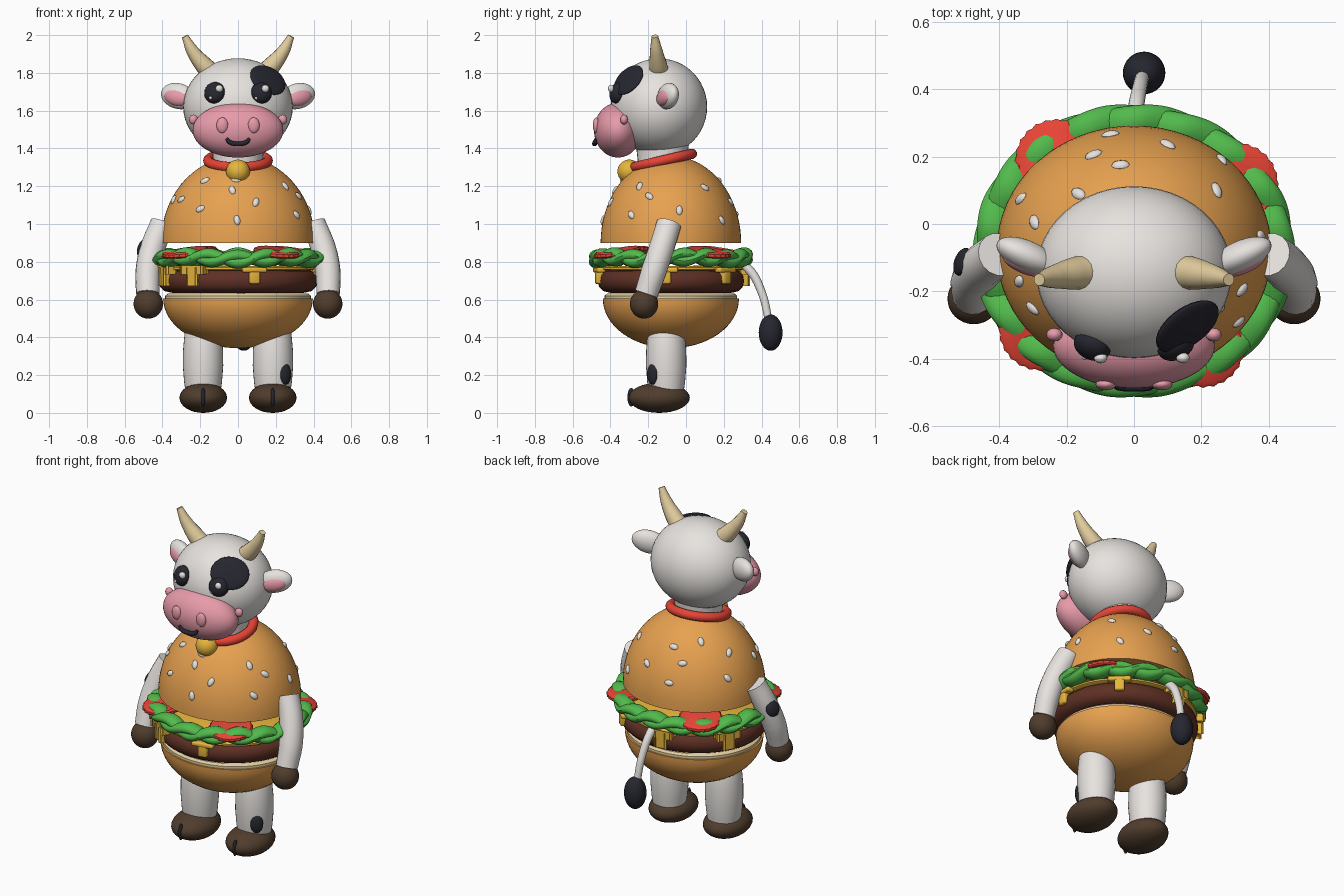
import bpy, bmesh, math, random
from mathutils import Vector, Matrix

if "Cube" in bpy.data.objects:
    bpy.data.objects.remove(bpy.data.objects["Cube"])

random.seed(4)


def material(name, *rgb):
    m = bpy.data.materials.new(name)
    lin = [((c / 255 + 0.055) / 1.055) ** 2.4 for c in rgb]
    m.diffuse_color = (*lin, 1)
    m.use_nodes = True
    m.node_tree.nodes["Principled BSDF"].inputs["Base Color"].default_value = m.diffuse_color
    return m


WHITE = material("white", 232, 228, 224)
BLACK = material("black", 38, 38, 48)
PINK = material("pink", 232, 155, 170)
TAN = material("tan", 226, 205, 158)
RED = material("red", 232, 68, 54)
GOLD = material("gold", 232, 182, 60)
BUN = material("bun_orange", 232, 162, 80)
GREEN = material("green", 82, 186, 76)
PATTY = material("patty_brown", 94, 48, 36)
HOOF = material("hoof_brown", 80, 61, 45)
CY = -0.08  # centre of the burger in y


def finish(bm, name, mat):
    bmesh.ops.recalc_face_normals(bm, faces=bm.faces)
    me = bpy.data.meshes.new(name)
    bm.to_mesh(me)
    bm.free()
    me.materials.append(mat)
    ob = bpy.data.objects.new(name, me)
    bpy.context.collection.objects.link(ob)
    return ob


def frame(normal, along):
    """Rotation with z on the normal and x as near as possible to along."""
    z = Vector(normal).normalized()
    x = Vector(along)
    x = (x - z * x.dot(z)).normalized()
    return Matrix((x, z.cross(x), z)).transposed().to_4x4()


def ellipsoid(name, loc, radii, mat, normal=(0, 0, 1), along=(1, 0, 0), seg=32):
    bm = bmesh.new()
    bmesh.ops.create_uvsphere(bm, u_segments=seg, v_segments=seg // 2, radius=1)
    bm.transform(Matrix.Translation(loc) @ frame(normal, along) @ Matrix.Diagonal((*radii, 1)))
    return finish(bm, name, mat)


def skin(name, rings, mat, loop=False):
    """Surface through rings of points, capped at the ends or closed into a loop."""
    bm = bmesh.new()
    vs = [[bm.verts.new(p) for p in r] for r in rings]
    n = len(vs[0])
    pairs = list(zip(vs, vs[1:])) + ([(vs[-1], vs[0])] if loop else [])
    for a, b in pairs:
        for i in range(n):
            bm.faces.new((a[i], a[(i + 1) % n], b[(i + 1) % n], b[i]))
    if not loop:
        bm.faces.new(vs[0])
        bm.faces.new(vs[-1])
    return finish(bm, name, mat)


def lathe(name, profile, mat, loc=(0, CY), sy=1.0, seg=64, ripple=0):
    rings = []
    for r, z in profile:
        ring = []
        for i in range(seg):
            a = math.tau * i / seg
            q = r - ripple * (i % 2)
            ring.append((loc[0] + q * math.cos(a), loc[1] + sy * q * math.sin(a), z))
        rings.append(ring)
    return skin(name, rings, mat)


def tube(name, pts, radii, mat):
    cu = bpy.data.curves.new(name, 'CURVE')
    cu.dimensions = '3D'
    cu.bevel_depth = 1
    cu.bevel_resolution = 6
    cu.use_fill_caps = True
    sp = cu.splines.new('BEZIER')
    sp.bezier_points.add(len(pts) - 1)
    for bp, p, r in zip(sp.bezier_points, pts, radii):
        bp.co, bp.radius = p, r
        bp.handle_left_type = bp.handle_right_type = 'AUTO'
    ob = bpy.data.objects.new(name, cu)
    bpy.context.collection.objects.link(ob)
    cu.materials.append(mat)
    bpy.ops.object.select_all(action='DESELECT')
    ob.select_set(True)
    bpy.context.view_layer.objects.active = ob
    bpy.ops.object.convert(target='MESH')


# Head, muzzle and mouth
HC, HR = Vector((0, -0.143, 1.62)), Vector((0.29, 0.255, 0.257))


def head_point(x, z):
    """Point and normal on the front of the head."""
    k = 1 - ((x - HC.x) / HR.x) ** 2 - ((z - HC.z) / HR.z) ** 2
    p = Vector((x, HC.y - HR.y * math.sqrt(k), z))
    return p, Vector([(p[i] - HC[i]) / HR[i] ** 2 for i in range(3)])


ellipsoid("head", HC, HR, WHITE, seg=48)
ellipsoid("muzzle", (0, -0.36, 1.497), (0.24, 0.127, 0.145), PINK, seg=48)
tube("mouth", [(-0.06, -0.476, 1.452), (-0.045, -0.482, 1.434), (0, -0.484, 1.425),
               (0.045, -0.482, 1.434), (0.06, -0.476, 1.452)], [0.008, 0.012, 0.013, 0.012, 0.008], BLACK)
p, n = head_point(0.158, 1.762)
ellipsoid("face_patch", p, (0.108, 0.094, 0.02), BLACK, n, (1, 0, 0.3))

for s, side in ((-1, "left"), (1, "right")):
    # Face details
    p, n = head_point(s * 0.124, 1.695)
    ellipsoid(side + "_eye", p, (0.057, 0.058, 0.04), BLACK, n)
    ellipsoid(side + "_eye_glint", (s * 0.122 + 0.023, -0.397, 1.717), (0.02, 0.016, 0.02), WHITE, seg=16)
    ellipsoid(side + "_small_glint", (s * 0.122 - 0.024, -0.396, 1.668), (0.009, 0.007, 0.009), WHITE, seg=12)
    ellipsoid(side + "_nostril", (s * 0.083, -0.475, 1.522), (0.031, 0.018, 0.042), PINK, seg=24)
    ellipsoid(side + "_cheek", (s * 0.236, -0.328, 1.553), (0.024, 0.02, 0.026), PINK, seg=16)
    # Ears
    along, facing = Vector((s * 0.88, 0.4, 0.22)), Vector((s * 0.4, -0.9, 0))
    ear = Vector((s * 0.316, -0.095, 1.677))
    ellipsoid(side + "_ear", ear, (0.1, 0.068, 0.045), WHITE, facing, along)
    ellipsoid(side + "_inner_ear", ear + facing * 0.027 - Vector((0, 0, 0.008)), (0.07, 0.043, 0.027), PINK,
              facing, along)
    # Horns
    tube(side + "_horn", [(s * 0.13, -0.14, 1.79), (s * 0.185, -0.148, 1.845), (s * 0.24, -0.157, 1.915),
                          (s * 0.281, -0.165, 1.994)], [0.054, 0.047, 0.034, 0.018], TAN)
    # Arms and hands
    tube(side + "_arm", [(s * 0.40, -0.09, 1.0), (s * 0.452, -0.13, 0.87), (s * 0.476, -0.17, 0.75),
                         (s * 0.478, -0.21, 0.63)], [0.066, 0.067, 0.067, 0.062], WHITE)
    ellipsoid(side + "_hand", (s * 0.475, -0.222, 0.577), (0.078, 0.075, 0.078), HOOF)
    # Legs and feet
    lathe(side + "_leg", [(0.088, 0.08), (0.1, 0.16), (0.107, 0.25), (0.106, 0.33), (0.098, 0.42), (0.085, 0.47)],
          WHITE, (s * 0.185, -0.105), seg=32)
    ellipsoid(side + "_foot", (s * 0.184, -0.142, 0.08), (0.126, 0.162, 0.08), HOOF)
    ellipsoid(side + "_hoof_split", (s * 0.184, -0.29, 0.083), (0.012, 0.02, 0.05), BLACK, seg=16)

ellipsoid("arm_patch", (-0.508, -0.112, 0.87), (0.048, 0.043, 0.022), BLACK, (-1, 0.35, 0.3), (0, 0.3, 1), 24)
ellipsoid("leg_patch", (0.252, -0.178, 0.205), (0.056, 0.036, 0.02), BLACK, (0.65, -0.75, 0), (0, 0, 1), 24)

# Neck, collar and bell
lathe("neck", [(0.14, 1.25), (0.13, 1.33), (0.14, 1.42)], WHITE, (0, -0.125), seg=32)
tilt = Matrix.Translation((0, -0.122, 1.336)) @ Matrix.Rotation(math.radians(13), 4, 'X')
collar = []
for i in range(48):
    a = math.tau * i / 48
    collar.append([tilt @ Vector(((0.158 + 0.027 * math.cos(b)) * math.cos(a),
                                  (0.158 + 0.027 * math.cos(b)) * math.sin(a), 0.027 * math.sin(b)))
                   for b in (math.tau * j / 12 for j in range(12))])
skin("collar", collar, RED, loop=True)
ellipsoid("bell", (0, -0.3, 1.278), (0.063, 0.063, 0.063), GOLD)

# Top bun
RX, RY, BZ, BH = 0.408, 0.372, 0.9, 0.46
lathe("top_bun", [(RX * math.cos(t), BZ + BH * math.sin(t)) for t in
                  (math.pi / 2 * i / 20 for i in range(20))], BUN, sy=RY / RX)

# Sesame seeds, placed by plan position, then by front position
seeds = [(-.07, .265), (-.12, .205), (-.04, .175), (.1, .235), (.245, .1), (.26, .19), (-.165, .09), (-.335, .075),
         (-.295, .005), (-.34, -.17), (.32, -.195), (.31, -.29), (.375, -.035)]
for x, z in [(-.01, 1.235), (-.03, 1.18), (.095, 1.115), (-.2, 1.08), (-.005, 1.02), (.25, 1.2), (-.175, 1.23),
             (-.3, 1.13)]:
    k = 1 - (x / RX) ** 2 - ((z - BZ) / BH) ** 2
    seeds.append((x, CY - RY * math.sqrt(max(k, 0))))
for x, y in seeds:
    k = max(0, 1 - (x / RX) ** 2 - ((y - CY) / RY) ** 2)
    z = BZ + BH * math.sqrt(k)
    n = (x / RX ** 2, (y - CY) / RY ** 2, (z - BZ) / BH ** 2)
    along = (random.uniform(-1, 1), random.uniform(-1, 1), random.uniform(-1, 1))
    ellipsoid("sesame_seed", (x, y, z), (0.027, 0.017, 0.012), WHITE, n, along, 12)

# Lettuce: two interwoven wavy strands
for phase in (0, math.pi):
    strand = []
    for i in range(180):
        a = math.tau * i / 180
        zc = 0.82 + 0.02 * math.sin(9 * a + phase) + 0.006 * math.sin(5 * a)
        rc = 0.422 + 0.006 * math.cos(9 * a + phase)
        ring = []
        for j in range(14):
            b = math.tau * j / 14
            r = rc + 0.05 * math.cos(b)
            ring.append((r * math.cos(a), CY + 0.915 * r * math.sin(a), zc + 0.031 * math.sin(b)))
        strand.append(ring)
    skin("lettuce", strand, GREEN, loop=True)

# Tomato slices, drooping a little outwards
for x, y in [(-.23, .188), (.305, .118), (-.278, -.312), (.205, -.362)]:
    slice_ob = lathe("tomato_slice", [(0.115, 0.832), (0.124, 0.84), (0.124, 0.854), (0.115, 0.862)], RED, (x, y),
                     seg=48, ripple=0.005)
    for v in slice_ob.data.vertices:
        v.co.z -= 0.16 * (math.hypot(v.co.x, (v.co.y - CY) / 0.915) - 0.395)

# Cheese slice with drips hanging over the patty
lathe("cheese", [(0.405, 0.755), (0.415, 0.76), (0.415, 0.77), (0.405, 0.777)], GOLD, sy=0.92)


def block(name, a, z, size):
    bm = bmesh.new()
    bmesh.ops.create_cube(bm, size=1)
    loc = (0.418 * math.cos(a), CY + 0.388 * math.sin(a), z)
    bm.transform(Matrix.Translation(loc) @ Matrix.Rotation(a, 4, 'Z') @ Matrix.Diagonal((*size, 1)))
    bmesh.ops.bevel(bm, geom=bm.edges[:], offset=0.01, segments=3, affect='EDGES', profile=0.5)
    finish(bm, name, GOLD)


for deg in (-78, -124, -4, 48, 97, 150, 205):
    a = math.radians(deg)
    block("cheese_fold", a, 0.757, (0.045, 0.13, 0.028))
    block("cheese_drip", a, 0.722, (0.04, 0.056, 0.078))

# Patty
lathe("patty", [(0.35, 0.636), (0.39, 0.645), (0.413, 0.667), (0.421, 0.697), (0.415, 0.728), (0.395, 0.75),
                (0.36, 0.76)], PATTY, sy=0.92)

# Bottom bun with its cut face
lathe("bottom_bun", [(0.396 * math.cos(t), 0.605 - 0.262 * math.sin(t)) for t in
                     (math.pi / 2 * i / 16 for i in range(16))], BUN, sy=0.91)
lathe("bun_cut_face", [(0.386, 0.6), (0.386, 0.62), (0.372, 0.631)], TAN, sy=0.91)

# Tail
tube("tail", [(0, 0.27, 0.8), (0.005, 0.335, 0.757), (0.016, 0.4, 0.64), (0.026, 0.44, 0.48)],
     [0.024, 0.024, 0.022, 0.02], WHITE)
ellipsoid("tail_tuft", (0.03, 0.448, 0.425), (0.063, 0.063, 0.096), BLACK)

# Smooth shading with sharp edges kept
for ob in bpy.context.collection.objects:
    ob.select_set(True)
    bpy.context.view_layer.objects.active = ob
bpy.ops.object.shade_smooth_by_angle(angle=math.radians(40))
